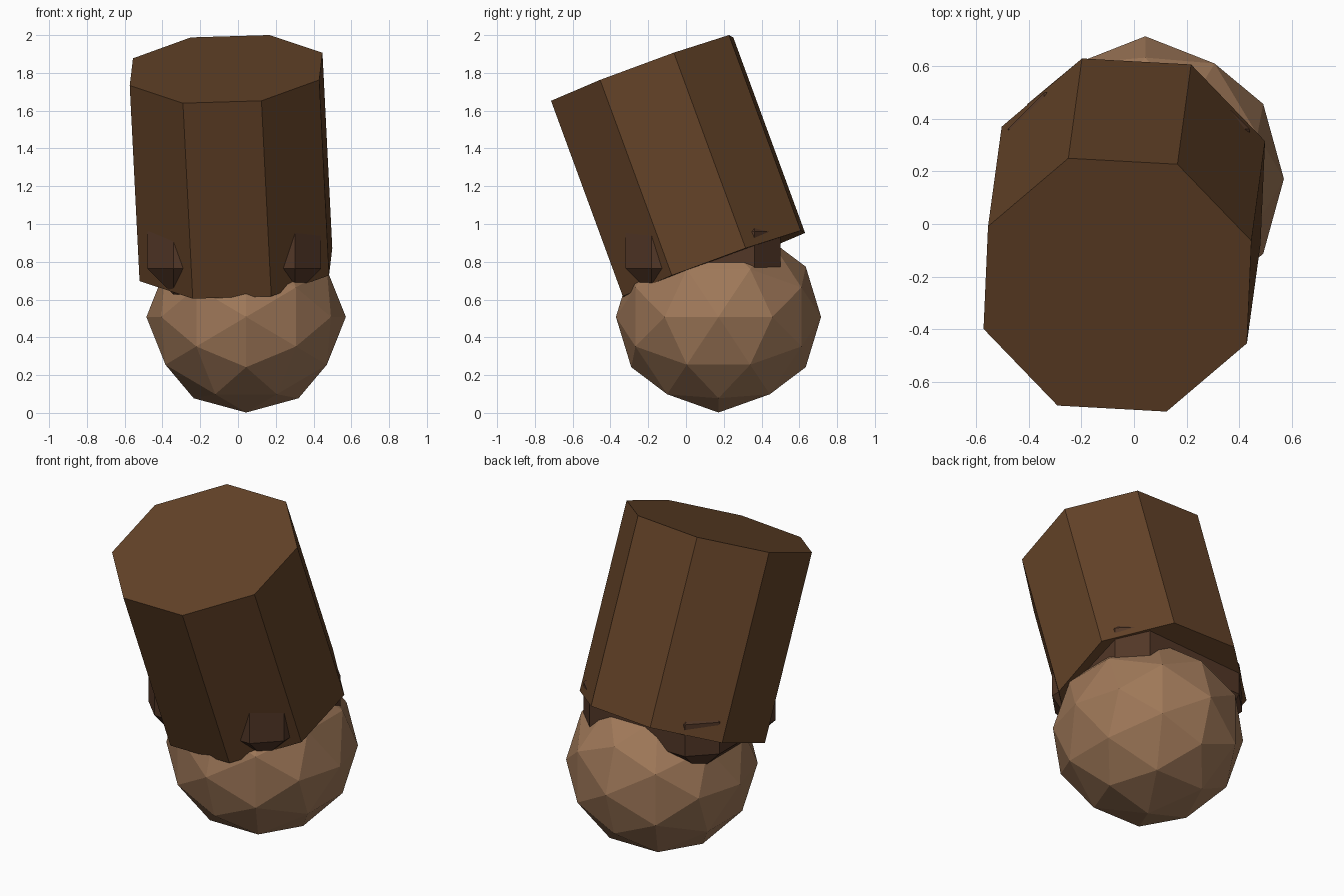
import bpy, bmesh, math
from mathutils import Vector

if "Cube" in bpy.data.objects:
    bpy.data.objects.remove(bpy.data.objects["Cube"])


def material(name, rgb):
    m = bpy.data.materials.new(name)
    m.diffuse_color = (*rgb, 1)
    m.use_nodes = True
    m.node_tree.nodes["Principled BSDF"].inputs["Base Color"].default_value = m.diffuse_color
    return m


def hull(name, points, mat):
    """Flat-faced convex solid around the given points."""
    bm = bmesh.new()
    for p in points:
        bm.verts.new(p)
    bmesh.ops.convex_hull(bm, input=bm.verts)
    bmesh.ops.dissolve_limit(bm, angle_limit=math.radians(1),
                             verts=bm.verts, edges=bm.edges)
    bmesh.ops.recalc_face_normals(bm, faces=bm.faces)
    me = bpy.data.meshes.new(name)
    bm.to_mesh(me)
    bm.free()
    ob = bpy.data.objects.new(name, me)
    bpy.context.collection.objects.link(ob)
    me.materials.append(mat)
    return ob


# Head ball: once-subdivided icosahedron standing on an edge midpoint
a, b = 0.5257, 0.8507
corners = []
for s in (-1, 1):
    for t in (-1, 1):
        corners += [Vector((s * a, 0, t * b)), Vector((0, s * b, t * a)),
                    Vector((s * b, t * a, 0))]
mids = [(p + q).normalized() for i, p in enumerate(corners)
        for q in corners[:i] if (p - q).length < 1.1]
centre, radii = Vector((0.043, 0.172, 0.508)), Vector((0.528, 0.543, 0.506))
hull("ball", [centre + p * radii for p in corners + mids],
     material("tan", (0.35, 0.19, 0.10)))

# Tilted eight-sided column
top, bottom = Vector((-0.063, -0.232, 1.82)), Vector((-0.011, 0.148, 0.785))
up = (top - bottom).normalized()
e1 = Vector((0.2275, 0.4575, 0.18))
e1 = (e1 - up * e1.dot(up)).normalized()
e2 = up.cross(e1)
ring = [0.544 * (math.cos(k * math.pi / 4) * e1 + math.sin(k * math.pi / 4) * e2)
        for k in range(8)]
hull("column", [c + v for c in (top, bottom) for v in ring],
     material("brown", (0.125, 0.055, 0.021)))

# Chamfered block whose corners poke out of the column
half, bevel, mid = Vector((0.46, 0.41, 0.235)), 0.138, Vector((-0.02, 0.09, 0.862))
points = []
for sx in (-1, 1):
    for sy in (-1, 1):
        for sz in (-1, 1):
            for axis in range(3):
                p = half - Vector((bevel, bevel, bevel))
                p[axis] = half[axis]
                points.append(mid + p * Vector((sx, sy, sz)))
hull("inner_block", points, material("dark_brown", (0.085, 0.038, 0.02)))
